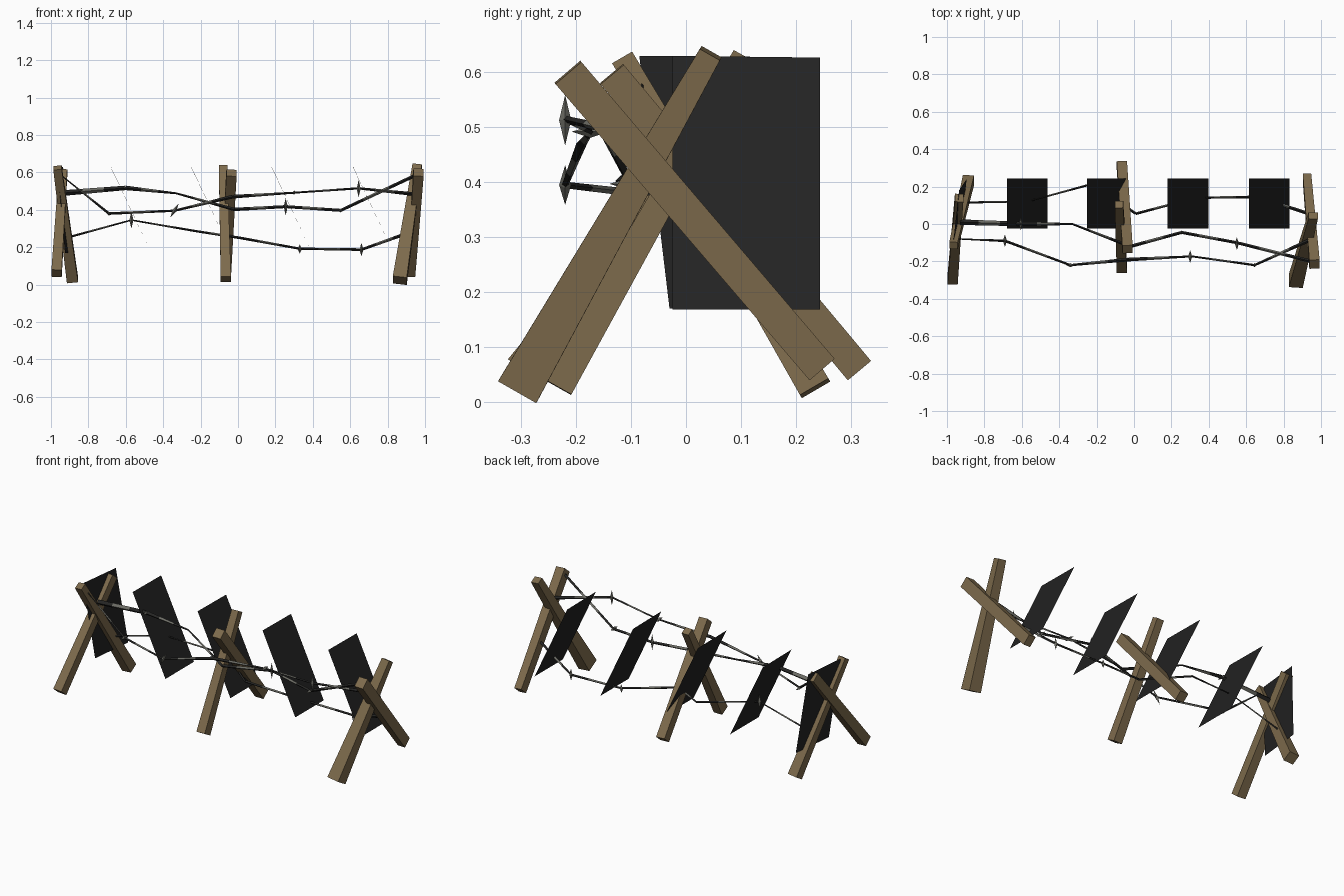
import bpy, bmesh, math
from mathutils import Vector

if "Cube" in bpy.data.objects:
    bpy.data.objects.remove(bpy.data.objects["Cube"])


def material(name, col):
    m = bpy.data.materials.new(name)
    m.diffuse_color = (*col, 1)
    m.use_nodes = True
    m.node_tree.nodes["Principled BSDF"].inputs["Base Color"].default_value = m.diffuse_color
    return m


WOOD = material("weathered wood", (0.205, 0.145, 0.072))
BLACK = material("black mesh", (0.016, 0.016, 0.016))
DARK = material("dark wire", (0.018, 0.018, 0.017))
GREY = material("grey steel", (0.15, 0.15, 0.13))


def make(name, bm, mats):
    me = bpy.data.meshes.new(name)
    bm.normal_update()
    bm.to_mesh(me)
    bm.free()
    for m in mats:
        me.materials.append(m)
    ob = bpy.data.objects.new(name, me)
    bpy.context.collection.objects.link(ob)
    return ob


def loft(bm, rings, caps=True, mat=0):
    """Skin rings of points with quads."""
    vs = [[bm.verts.new(p) for p in r] for r in rings]
    n = len(vs[0])
    for a, b in zip(vs, vs[1:]):
        for i in range(n):
            j = (i + 1) % n
            bm.faces.new((a[i], a[j], b[j], b[i])).material_index = mat
    if caps:
        bm.faces.new(vs[0][::-1]).material_index = mat
        bm.faces.new(vs[-1]).material_index = mat


def frame(d):
    """Side axes for a direction: one near x, one in the side plane."""
    u = Vector((1, 0, 0))
    u = (u - d * u.dot(d)).normalized()
    return u, d.cross(u)


# Crossed timber posts: top, bottom, (x width, side width) at top and bottom
beams = {
    "left_back_post": ((-0.965, -0.115, 0.625), (-0.885, 0.235, 0.025), (.045, .042), (.06, .06)),
    "left_front_post": ((-0.935, 0.14, 0.60), (-0.97, -0.30, 0.06), (.045, .055), (.055, .06)),
    "middle_back_post": ((-0.035, -0.135, 0.597), (-0.065, 0.315, 0.058), (.055, .055), (.055, .055)),
    "middle_front_post": ((-0.08, 0.105, 0.63), (-0.065, -0.235, 0.028), (.045, .042), (.055, .06)),
    "right_back_post": ((0.965, -0.215, 0.60), (0.925, 0.247, 0.06), (.055, .062), (.045, .06)),
    "right_front_post": ((0.958, 0.045, 0.635), (0.865, -0.305, 0.022), (.05, .042), (.075, .08)),
}
for name, (t, b, wt, wb) in beams.items():
    t, b = Vector(t), Vector(b)
    u, v = frame((t - b).normalized())
    bm = bmesh.new()
    loft(bm, [[p + u * (w[0] / 2 * i) + v * (w[1] / 2 * j)
               for i, j in ((-1, -1), (1, -1), (1, 1), (-1, 1))]
              for p, w in ((b, wb), (t, wt))])
    make(name, bm, [WOOD])

# Four parallel leaning mesh panels and one turned panel at the left end
panels = [[(x, -0.025, .63), (x, .244, .627), (x + .217, .244, .168), (x + .217, -.025, .168)]
          for x in (-0.68, -0.25, 0.18, 0.615)]
panels.append([(-.965, -.085, .63), (-.935, .18, .628), (-.895, .24, .17), (-.925, -.03, .17)])
for k, pts in enumerate(panels):
    bm = bmesh.new()
    bm.faces.new([bm.verts.new(p) for p in pts])
    make(f"mesh_panel_{k + 1}", bm, [BLACK])

# Three sagging wires: points with half thickness
wires = {
    "front_wire": [(-.94, -.08, .58, .003), (-.69, -.09, .38, .007), (-.34, -.22, .395, .006),
                   (-.03, -.19, .47, .01), (.31, -.173, .492, .005), (.645, -.22, .515, .006),
                   (.93, -.09, .485, .01)],
    "middle_wire": [(-.93, .01, .49, .015), (-.60, 0, .517, .012), (-.33, 0, .488, .005),
                    (-.02, -.12, .402, .009), (.255, -.045, .417, .008), (.55, -.10, .397, .008),
                    (.95, -.2, .585, .009)],
    "back_wire": [(-.90, .115, .255, .006), (-.57, .12, .345, .004), (-.22, .215, .285, .006),
                  (.01, .055, .25, .007), (.33, .14, .192, .006), (.66, .145, .187, .007),
                  (.92, .06, .28, .009)],
}
for name, pts in wires.items():
    bm = bmesh.new()
    for a, b in zip(pts, pts[1:]):
        p, q = Vector(a[:3]), Vector(b[:3])
        d = (q - p).normalized()
        s = d.cross(Vector((0, 0, 1))).normalized()
        w = s.cross(d)

        def ring(f):
            c, r = p.lerp(q, f), a[3] + (b[3] - a[3]) * f
            return [c + s * r, c + w * r, c - s * r, c - w * r]
        # each span is dark at its ends and bare steel in the middle
        for f0, f1, m in ((0, .3, 0), (.3, .65, 1), (.65, 1, 0)):
            loft(bm, [ring(f0), ring(f1)], False, m)
    make(name, bm, [DARK, GREY])

# Diamond barbs: position, half-length axis
Z, Y = (0, 0, .046), (0, .034, 0)
barbs = [
    ((.645, -.22, .513), Z), ((.255, -.045, .417), Z), ((-.34, -.22, .395), (.022, 0, .036)),
    ((-.57, .12, .345), Z), ((.33, .14, .19), (0, 0, .025)), ((.66, .145, .187), (0, 0, .036)),
    ((-.69, -.09, .38), Y), ((-.605, 0, .517), Y), ((.30, -.174, .492), Y), ((.55, -.105, .397), Y),
]
bm = bmesh.new()
for c, ax in barbs:
    c, ax = Vector(c), Vector(ax)
    d = ax.normalized()
    s = Vector((1, 0, 0)) if abs(d.x) < .1 else d.cross(Vector((0, 1, 0))).normalized()
    t = d.cross(s)
    mid = [bm.verts.new(c + o * .011) for o in (s, t, -s, -t)]
    top, bot = bm.verts.new(c + ax), bm.verts.new(c - ax)
    for i in range(4):
        j = (i + 1) % 4
        bm.faces.new((mid[i], mid[j], top))
        bm.faces.new((mid[j], mid[i], bot))
make("wire_barbs", bm, [GREY])
